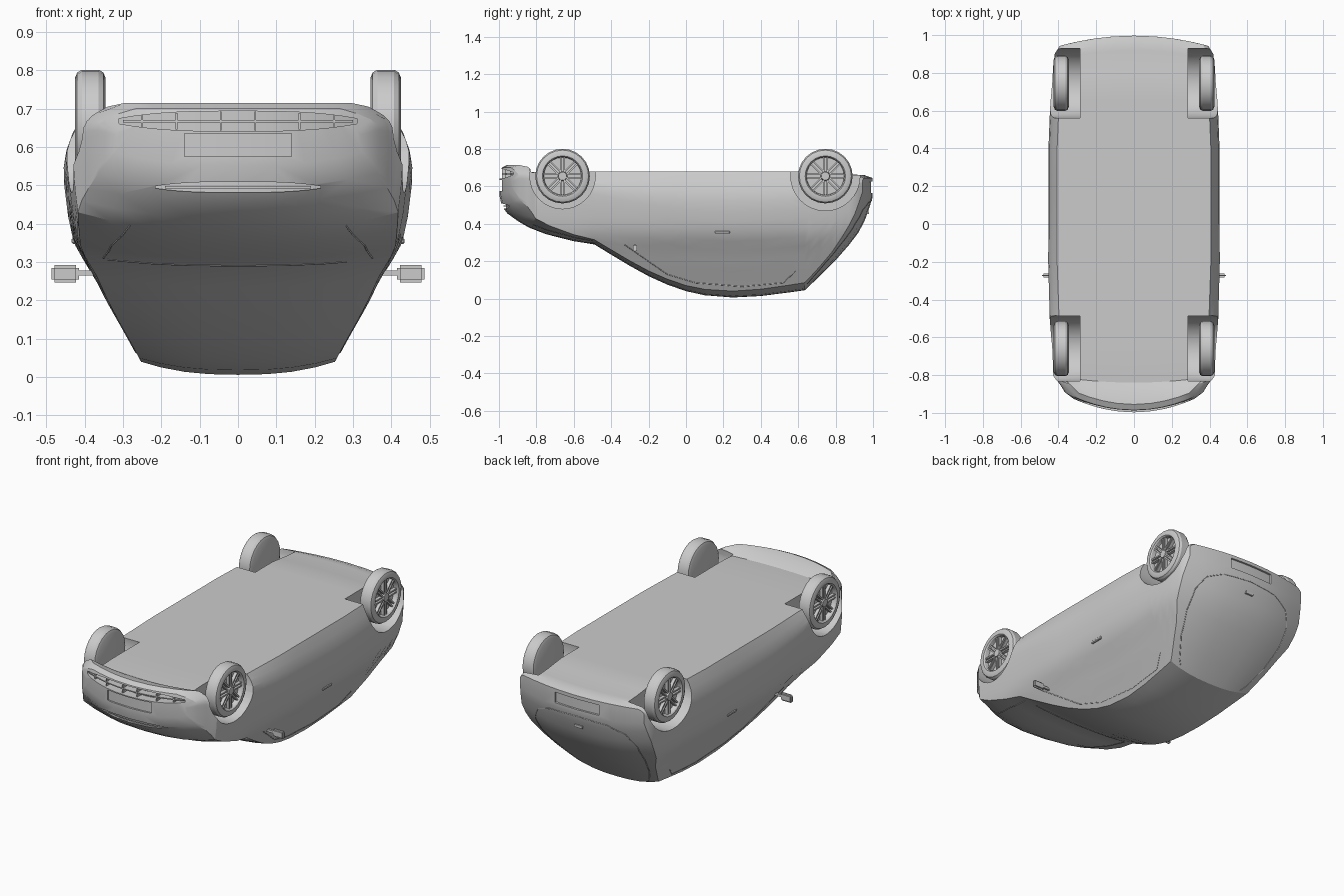
import bpy, bmesh, math
from mathutils import Vector, Matrix
from mathutils.bvhtree import BVHTree

if "Cube" in bpy.data.objects:
    bpy.data.objects.remove(bpy.data.objects["Cube"])

grey = bpy.data.materials.new("light grey")
grey.use_nodes = True
grey.diffuse_color = (0.6, 0.6, 0.6, 1)
grey.node_tree.nodes["Principled BSDF"].inputs["Base Color"].default_value = (0.6, 0.6, 0.6, 1)


def smooth(ob, angle):
    bpy.ops.object.select_all(action='DESELECT')
    ob.select_set(True)
    bpy.context.view_layer.objects.active = ob
    bpy.ops.object.shade_smooth_by_angle(angle=math.radians(angle))


def make(name, bm):
    bmesh.ops.recalc_face_normals(bm, faces=bm.faces)
    me = bpy.data.meshes.new(name)
    bm.to_mesh(me)
    bm.free()
    me.materials.append(grey)
    ob = bpy.data.objects.new(name, me)
    bpy.context.collection.objects.link(ob)
    smooth(ob, 30)
    return ob


def add_box(bm, center, size, rot=Matrix.Identity(4)):
    bmesh.ops.create_cube(bm, size=1, matrix=Matrix.Translation(center) @ rot @ Matrix.Diagonal((*size, 1)))


def add_band(bm, half, z, height, y0, y1, bow, taper=0.0, n=16):
    """Slab following the curve of a bumper; taper rounds its ends."""
    rows = []
    for i in range(n + 1):
        u = 2 * i / n - 1
        x, h = u * half, height / 2 * (1 - taper * abs(u) ** 3)
        rows.append([bm.verts.new((x, y + bow * x * x, z + s * h))
                     for y, s in ((y0, -1), (y0, 1), (y1, 1), (y1, -1))])
    for a, b in zip(rows, rows[1:]):
        for j in range(4):
            bm.faces.new((a[j], b[j], b[(j + 1) % 4], a[(j + 1) % 4]))
    bm.faces.new(rows[0])
    bm.faces.new(rows[-1])


def cut(ob, bm):
    """Cut a shape out of a part."""
    tool = make("cutter", bm)
    tool.hide_render = True
    mod = ob.modifiers.new("cut", 'BOOLEAN')
    mod.operation, mod.solver, mod.object = 'DIFFERENCE', 'EXACT', tool
    bpy.context.view_layer.objects.active = ob
    bpy.ops.object.modifier_apply(modifier=mod.name)
    bpy.data.objects.remove(tool)


def along(keys, t):
    """Value at t on a line through the key points."""
    if t <= keys[0][0]:
        return keys[0][1]
    for (t0, v0), (t1, v1) in zip(keys, keys[1:]):
        if t <= t1:
            return v0 + (v1 - v0) * (t - t0) / (t1 - t0)
    return keys[-1][1]


# Side curve: half width at each height
SIDE = [(0, .22), (.035, .25), (.1, .285), (.2, .342), (.26, .372), (.3, .40), (.35, .428),
        (.42, .443), (.5, .453), (.57, .457)]
# Roof line from nose to tail, as y and z
ROOF = [(-.997, .55), (-.985, .495), (-.955, .455), (-.9, .415), (-.84, .38), (-.75, .345), (-.6, .307),
        (-.49, .29), (-.4, .235), (-.3, .175), (-.2, .12), (-.1, .075), (0, .04), (.1, .018), (.25, .006),
        (.4, .014), (.55, .033), (.635, .045), (.66, .068), (.73, .135), (.8, .205), (.87, .285),
        (.92, .35), (.955, .415), (.98, .485), (.997, .54)]
# How the section changes along y
WIDTH = [(-.997, .7), (-.985, .8), (-.955, .86), (-.9, .91), (-.84, .94), (-.6, .97), (-.2, 1),
         (.4, 1), (.73, .97), (.87, .95), (.955, .92), (.997, .86)]
FLOOR = [(-.997, .655), (-.985, .7), (-.955, .715), (-.9, .705), (-.84, .675), (-.75, .68),
         (.73, .68), (.87, .665), (.955, .66), (.997, .645)]
INSET = [(-.997, .06), (-.985, .1), (-.955, .1), (-.84, .05), (.9, .05), (.97, .03)]
BOW = [(-.955, .7), (-.84, .2), (-.6, 0), (.635, 0), (.73, -.1), (.997, -.35)]
DROP = [(-.99, .035), (-.85, .05), (-.6, .035), (-.49, .025), (0, .03), (.92, .045), (.997, .03)]
ACROSS = [0, .3, .55, .8, 1]
N_SIDE = 12


def section(y, roof_z):
    """Closed ring: across the roof, up the left side, over the floor, down the right side."""
    drop, floor_z, bow = along(DROP, y), along(FLOOR, y), along(BOW, y)
    side = []
    for i in range(N_SIDE + 1):
        t = i / N_SIDE
        z = roof_z + drop + (floor_z - roof_z - drop) * t
        side.append((along(WIDTH, y) * along(SIDE, z) - along(INSET, y) * max(0, (t - .7) / .3) ** 2, z))
    roof = [(side[0][0] * u, roof_z + drop * u ** 2.5) for u in ACROSS[:-1]]
    floor = [(side[-1][0] * u, floor_z) for u in ACROSS[-2::-1]]
    half = roof + side + floor
    ring = half + [(-x, z) for x, z in half[-2:0:-1]]
    return [Vector((x, y + bow * x * x, z)) for x, z in ring]


# Body shell
bm = bmesh.new()
rings = [[bm.verts.new(p) for p in section(*s)] for s in ROOF]
n = len(rings[0])
for a, b in zip(rings, rings[1:]):
    for i in range(n):
        j = (i + 1) % n
        bm.faces.new((a[i], a[j], b[j], b[i]))
# Nose and tail caps follow the bow
mid, w = n // 2, len(ACROSS) - 1
for r in (rings[0], rings[-1]):
    for i in range(w):
        bm.faces.new((r[i], r[i + 1], r[mid - i - 1], r[mid - i]))
        bm.faces.new((r[-i], r[-i - 1], r[mid + i + 1], r[mid + i]))
    bm.faces.new(r[w:mid - w + 1])
    bm.faces.new(r[mid + w:n - w + 1])
bmesh.ops.recalc_face_normals(bm, faces=bm.faces)
tree = BVHTree.FromBMesh(bm)
body = make("body", bm)

# Wheel wells: y, z, radius
WHEELS = {"front": (-.66, .655, .175), "rear": (.745, .655, .185)}
for wy, wz, wr in WHEELS.values():
    for s in (1, -1):
        bm = bmesh.new()
        bmesh.ops.create_cone(bm, cap_ends=True, segments=32, radius1=wr, radius2=wr, depth=.3,
                              matrix=Matrix.Translation((s * .435, wy, wz)) @ Matrix.Rotation(math.pi / 2, 4, 'Y'))
        cut(body, bm)

# Bumper openings and plate recesses: half width, z, height, y0, y1, bow, taper
for args in ((.31, .667, .052, -1.2, -.945, .7, .75), (.215, .495, .028, -1.2, -.962, .7, .8),
             (.14, .605, .06, -1.2, -.985, .5, 0), (.14, .595, .06, 1.2, .985, -.35, 0)):
    bm = bmesh.new()
    add_band(bm, *args)
    cut(body, bm)
smooth(body, 25)

# Grille bars
bm = bmesh.new()
add_band(bm, .30, .667, .006, -.985, -.94, .7)
for x in (-.25, -.16, -.045, .045, .16, .25):
    add_box(bm, (x, -.962 + .7 * x * x, .667), (.005, .045, .05 - .25 * x * x))
make("lower_grille", bm)
bm = bmesh.new()
add_band(bm, .19, .495, .006, -.975, -.955, .7)
make("upper_grille_bar", bm)


def seam(name, pts, direction):
    """Thin panel seam laid on the body surface."""
    d = Vector(direction)
    hits = []
    for a, b in zip(pts, pts[1:]):
        for i in range(6):
            hit = tree.ray_cast(Vector(a).lerp(Vector(b), i / 6) - d * 3, d)[0]
            if hit:
                hits.append(hit)
    cu = bpy.data.curves.new(name, 'CURVE')
    cu.dimensions, cu.bevel_depth, cu.bevel_resolution = '3D', .0025, 0
    sp = cu.splines.new('POLY')
    sp.points.add(len(hits) - 1)
    for q, h in zip(sp.points, hits):
        q.co = (*h, 1)
    cu.materials.append(grey)
    bpy.context.collection.objects.link(bpy.data.objects.new(name, cu))


hatch = [(0, .525), (.18, .515), (.28, .475), (.325, .40), (.325, .30), (.29, .19), (.235, .10), (.21, .075)]
seam("hatch_seam", [(-x, 0, z) for x, z in hatch[:0:-1]] + [(x, 0, z) for x, z in hatch], (0, -1, 0))
seam("windscreen_seam", [(-.34, -.49, 0), (0, -.495, 0), (.34, -.49, 0)], (0, 0, 1))
for s, label in ((1, "left"), (-1, "right")):
    seam(label + "_bonnet_seam", [(s * .35, -.50, 0), (s * .33, -.65, 0), (s * .27, -.85, 0)], (0, 0, 1))
    seam(label + "_window_seam", [(0, -.33, .29), (0, -.1, .13), (0, .05, .085), (0, .3, .065),
                                  (0, .52, .085), (0, .6, .16)], (-s, 0, 0))

    # Door handles
    bm = bmesh.new()
    add_box(bm, tree.ray_cast(Vector((s * 3, .195, .355)), Vector((-s, 0, 0)))[0], (.014, .08, .016))
    bmesh.ops.bevel(bm, geom=bm.edges[:], offset=.004, segments=1, affect='EDGES')
    make(label + "_door_handle", bm)

    # Door mirrors
    bm = bmesh.new()
    add_box(bm, (s * .45, -.272, .269), (.072, .022, .046))
    bmesh.ops.bevel(bm, geom=bm.edges[:], offset=.008, segments=2, affect='EDGES')
    add_box(bm, (s * .385, -.272, .271), (.07, .012, .013))
    make(label + "_mirror", bm)

# Hatch handle
bm = bmesh.new()
add_box(bm, tree.ray_cast(Vector((0, 3, .46)), Vector((0, -1, 0)))[0], (.05, .016, .014))
make("hatch_handle", bm)

# Wheels: turned profile of radius and distance from the inner side
TYRE = [(0, 0), (.125, 0), (.139, .006), (.146, .018), (.146, .062), (.139, .074), (.125, .08),
        (.108, .080), (.103, .074), (.100, .052), (0, .052)]


def wheel(name, y, z, s):
    bm = bmesh.new()
    vs = [bm.verts.new((x, 0, r)) for r, x in TYRE]
    es = [bm.edges.new(e) for e in zip(vs, vs[1:])]
    bmesh.ops.spin(bm, geom=vs + es, cent=(0, 0, 0), axis=(1, 0, 0), angle=2 * math.pi, steps=24, use_merge=True)
    bmesh.ops.remove_doubles(bm, verts=bm.verts, dist=1e-5)
    # Paired spokes and hub
    for i in range(8):
        rot = Matrix.Rotation(2 * math.pi * i / 8, 4, 'X')
        for o in (-.009, .009):
            add_box(bm, rot @ Vector((.061, o, .062)), (.018, .008, .084), rot)
    bmesh.ops.create_cone(bm, cap_ends=True, segments=16, radius1=.026, radius2=.022, depth=.024,
                          matrix=Matrix.Translation((.064, 0, 0)) @ Matrix.Rotation(math.pi / 2, 4, 'Y'))
    bmesh.ops.transform(bm, matrix=Matrix.Translation((s * .345, y, z)) @ Matrix.Diagonal((s, 1, 1, 1)), verts=bm.verts)
    make(name, bm)


for end, (wy, wz, _) in WHEELS.items():
    for s, label in ((1, "left"), (-1, "right")):
        wheel(f"{end}_{label}_wheel", wy, wz, s)
